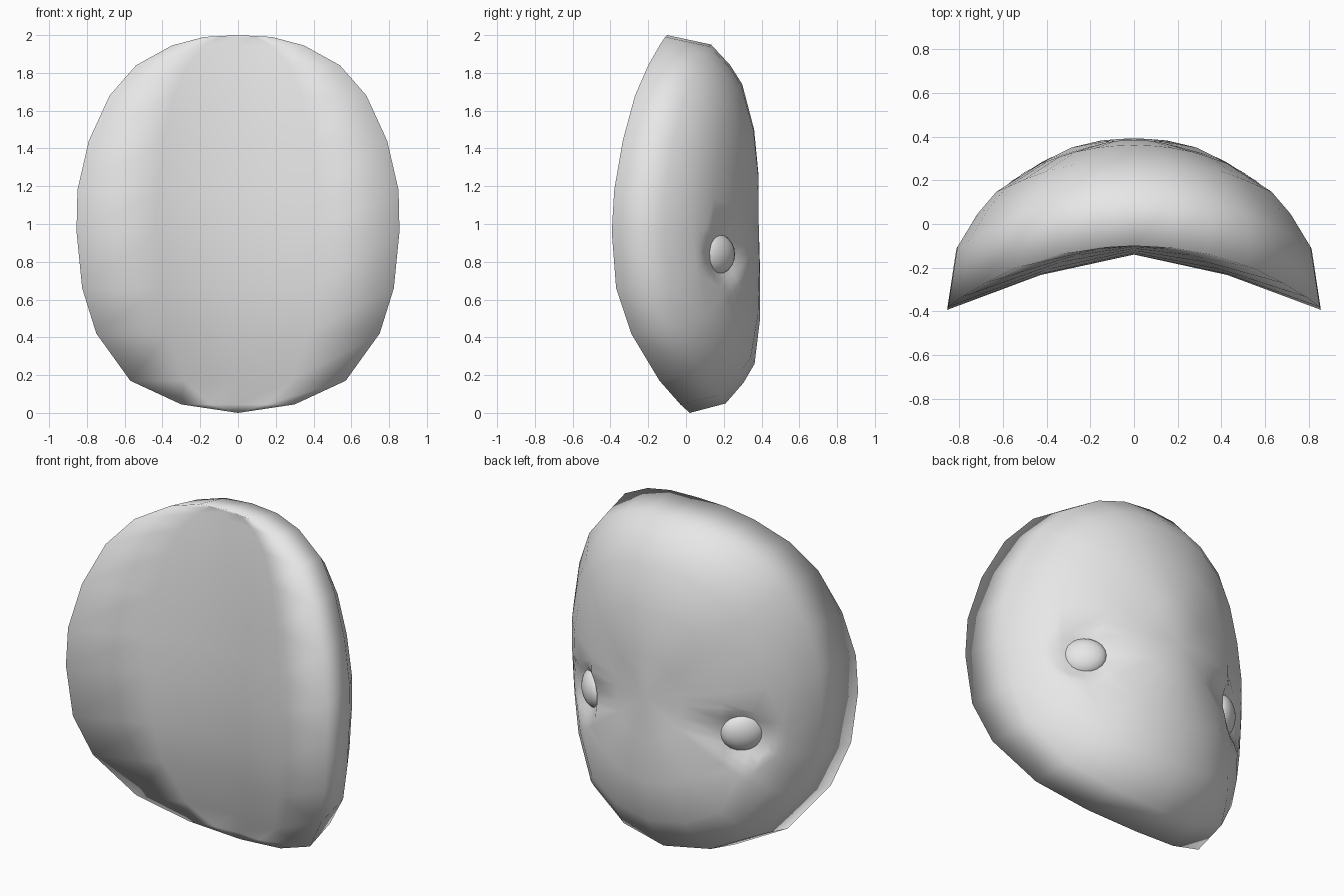
import bpy, bmesh, math
from mathutils import Vector
from mathutils.bvhtree import BVHTree

cube = bpy.data.objects.get("Cube")
if cube:
    bpy.data.objects.remove(cube, do_unlink=True)

grey = bpy.data.materials.new("light grey")
grey.use_nodes = True
grey.diffuse_color = (0.8, 0.8, 0.8, 1)
grey.node_tree.nodes["Principled BSDF"].inputs["Base Color"].default_value = (0.8, 0.8, 0.8, 1)

# Half of the mask rim, from the crown down to the chin
half = [(0, -.10, 2), (.18, -.11, 1.99), (.35, -.14, 1.945), (.54, -.2, 1.84),
        (.68, -.27, 1.68), (.79, -.335, 1.44), (.85, -.38, 1.18), (.855, -.393, .96),
        (.825, -.37, .66), (.75, -.29, .42), (.57, -.14, .17), (.3, -.03, .045), (0, .02, 0)]
rim = [Vector(p) for p in half]
rim += [Vector((-p.x, p.y, p.z)) for p in reversed(rim[1:-1])]
COUNT = len(rim)

# Ring size, then how far each ring has risen at the side, crown and chin
DOME = [(.95, .36, .48, .52), (.84, .56, .69, .78), (.74, .69, .82, .94),
        (.5, .86, .95, 1.02), (.25, .95, 1, 1.02)]
TOP_Y = .385


def add_dome(bm, edge):
    """Concentric rings from the rim to the middle of the face."""
    prev = edge
    for size, side, crown, chin in DOME:
        ring = []
        for p in rim:
            up = Vector((p.x, 0, p.z - 1)).normalized().z
            rise = side + ((crown if up > 0 else chin) - side) * up ** 4
            ring.append(bm.verts.new((p.x * size, p.y + (TOP_Y - p.y) * rise,
                                      1 + (p.z - 1) * size)))
        for i in range(COUNT):
            j = (i + 1) % COUNT
            bm.faces.new((prev[i], prev[j], ring[j], ring[i]))
        prev = ring
    mid = bm.verts.new((0, TOP_Y, 1))
    for i in range(COUNT):
        bm.faces.new((prev[i], prev[(i + 1) % COUNT], mid))


def add_hollow(bm, edge):
    """Level strips across the inside, each bent back to a centre line."""
    rows = [[edge[0]] * 5]
    for i in range(1, len(half) - 1):
        p = rim[i]
        centre_y = -.14 + (.04 if p.z > 1 else .16) * (p.z - 1) ** 2
        mid_y = p.y + (centre_y - p.y) * .63
        inner = [bm.verts.new((p.x * k, y, p.z))
                 for k, y in ((.5, mid_y), (0, centre_y), (-.5, mid_y))]
        rows.append([edge[i], *inner, edge[COUNT - i]])
    rows.append([edge[len(half) - 1]] * 5)
    for a, b in zip(rows, rows[1:]):
        for k in range(4):
            bm.faces.new(list(dict.fromkeys((a[k], a[k + 1], b[k + 1], b[k]))))


def finish(bm, name):
    mesh = bpy.data.meshes.new(name)
    bm.to_mesh(mesh)
    bm.free()
    mesh.materials.append(grey)
    mesh.shade_smooth()
    obj = bpy.data.objects.new(name, mesh)
    bpy.context.collection.objects.link(obj)
    return obj


# Mask body: domed face and hollow inside
bm = bmesh.new()
edge = [bm.verts.new(p) for p in rim]
add_dome(bm, edge)
add_hollow(bm, edge)
bmesh.ops.recalc_face_normals(bm, faces=bm.faces)

# Find the eye places on the dome
tree = BVHTree.FromBMesh(bm)
eyes = []
for side, name in ((1, "left_eye"), (-1, "right_eye")):
    spot = tree.ray_cast(Vector((side * .53, 2, .84)), Vector((0, -1, 0)))[0]
    eyes.append((name, spot, Vector((side * .68, .73, 0)).normalized()))

# Press a shallow socket around each eye
near = [e for e in bm.edges if any(
    ((e.verts[0].co + e.verts[1].co) / 2 - spot).length < .24 for _, spot, _ in eyes)]
bmesh.ops.subdivide_edges(bm, edges=near, cuts=3, use_grid_fill=True)
for v in bm.verts:
    for _, spot, normal in eyes:
        gap = (v.co - spot).length
        if gap < .19:
            v.co -= normal * .085 * (1 - gap / .19)
bmesh.ops.triangulate(bm, faces=[f for f in bm.faces if len(f.verts) > 4])
finish(bm, "mask")

# Oval button eyes
for name, spot, normal in eyes:
    bm = bmesh.new()
    bmesh.ops.create_uvsphere(bm, u_segments=20, v_segments=12, radius=1)
    bmesh.ops.scale(bm, vec=(.125, .11, .07), verts=bm.verts)
    eye = finish(bm, name)
    eye.location = spot - normal * .065
    eye.rotation_euler = normal.to_track_quat('Z', 'Y').to_euler()
